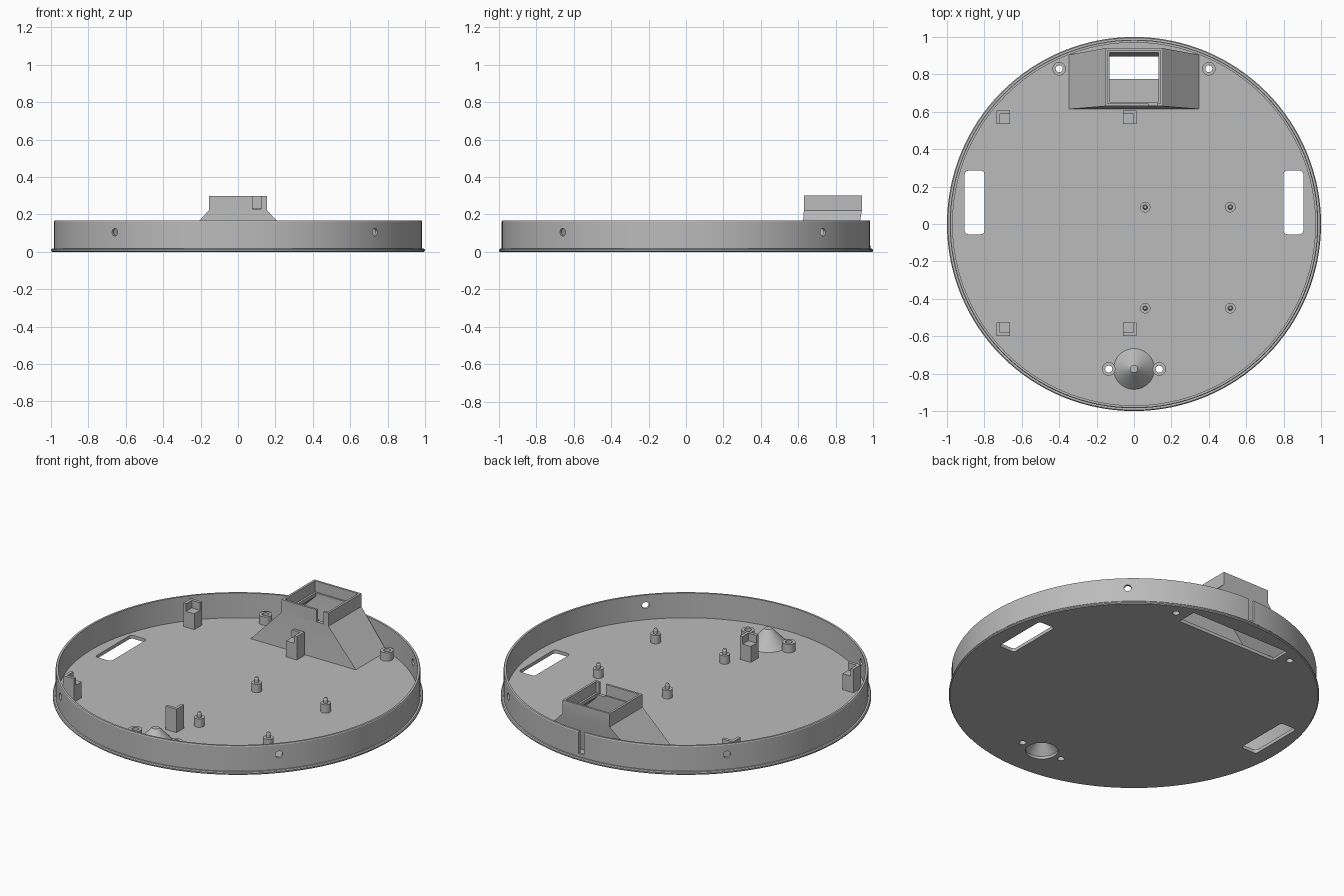
import bpy, bmesh, math
from mathutils import Matrix, Vector

if "Cube" in bpy.data.objects:
    bpy.data.objects.remove(bpy.data.objects["Cube"], do_unlink=True)

grey = bpy.data.materials.new("plain_grey")
grey.use_nodes = True
GREY = (0.5, 0.5, 0.5, 1)
grey.diffuse_color = GREY
grey.node_tree.nodes["Principled BSDF"].inputs["Base Color"].default_value = GREY


def finish(name, bm, loc=(0, 0, 0)):
    bmesh.ops.remove_doubles(bm, verts=bm.verts, dist=1e-5)
    bmesh.ops.recalc_face_normals(bm, faces=bm.faces)
    mesh = bpy.data.meshes.new(name)
    bm.to_mesh(mesh)
    bm.free()
    mesh.materials.append(grey)
    obj = bpy.data.objects.new(name, mesh)
    obj.location = loc
    bpy.context.collection.objects.link(obj)
    return obj


def lathe(name, profile, loc=(0, 0, 0), steps=32):
    """Spin a closed (radius, height) outline around z."""
    bm = bmesh.new()
    rings = []
    for i in range(steps):
        a = math.tau * i / steps
        rings.append([bm.verts.new((r * math.cos(a), r * math.sin(a), z)) for r, z in profile])
    n = len(profile)
    for i in range(steps):
        p, q = rings[i], rings[(i + 1) % steps]
        for j in range(n):
            k = (j + 1) % n
            if profile[j][0] == 0 and profile[k][0] == 0:
                continue
            if profile[j][0] == 0:
                bm.faces.new((p[j], q[k], p[k]))
            elif profile[k][0] == 0:
                bm.faces.new((p[j], q[j], p[k]))
            else:
                bm.faces.new((p[j], q[j], q[k], p[k]))
    return finish(name, bm, loc)


def stack(name, levels):
    """Loft rectangles given as (z, half width, front y, back y)."""
    bm = bmesh.new()
    rings = [[bm.verts.new(c) for c in ((-w, f, z), (w, f, z), (w, b, z), (-w, b, z))]
             for z, w, f, b in levels]
    for p, q in zip(rings, rings[1:]):
        for j in range(4):
            k = (j + 1) % 4
            bm.faces.new((p[j], p[k], q[k], q[j]))
    bm.faces.new(rings[0])
    bm.faces.new(rings[-1])
    return finish(name, bm)


def box(name, lo, hi, bevel=0):
    lo, hi = Vector(lo), Vector(hi)
    bm = bmesh.new()
    bmesh.ops.create_cube(bm, size=1)
    bmesh.ops.scale(bm, vec=hi - lo, verts=bm.verts)
    bmesh.ops.translate(bm, vec=(lo + hi) / 2, verts=bm.verts)
    if bevel:
        upright = [e for e in bm.edges if abs(e.verts[0].co.z - e.verts[1].co.z) > 1e-4]
        bmesh.ops.bevel(bm, geom=upright, offset=bevel, segments=4, affect='EDGES', profile=0.5)
    return finish(name, bm)


def rod(name, radius, length, matrix):
    bm = bmesh.new()
    bmesh.ops.create_cone(bm, cap_ends=True, segments=24, radius1=radius, radius2=radius,
                          depth=length, matrix=matrix)
    return finish(name, bm)


def cut(target, cutters):
    for c in cutters:
        mod = target.modifiers.new("cut", 'BOOLEAN')
        mod.operation, mod.solver, mod.object = 'DIFFERENCE', 'EXACT', c
        bpy.context.view_layer.objects.active = target
        bpy.ops.object.modifier_apply(modifier=mod.name)
        bpy.data.objects.remove(c, do_unlink=True)


def smooth(obj):
    bpy.ops.object.select_all(action='DESELECT')
    obj.select_set(True)
    bpy.context.view_layer.objects.active = obj
    bpy.ops.object.shade_smooth_by_angle(angle=math.radians(30))


FLOOR = 0.02
EMBED = 0.015
bosses = [(-0.4, 0.83), (0.4, 0.83), (-0.135, -0.775), (0.135, -0.775)]
cone_y = -0.775
parts = []

# Round tray: flange, floor and wall in one outline
tray = lathe("tray", [(0, 0), (0.995, 0), (1, 0.005), (1, 0.012), (0.995, 0.017), (0.985, 0.017),
                      (0.985, 0.162), (0.982, 0.167), (0.97, 0.167), (0.97, FLOOR), (0, FLOOR)],
             steps=128)
cutters = []
# Wheel openings
for s in (-1, 1):
    a, b = sorted((s * 0.8, s * 0.905))
    cutters.append(box("wheel_cutter", (a, -0.055, -0.1), (b, 0.285, 0.1), 0.018))
# Screw holes in the floor
for x, y in bosses:
    cutters.append(rod("screw_cutter", 0.019, 0.2, Matrix.Translation((x, y, 0))))
# Side holes through the wall
for i in range(4):
    turn = Matrix.Rotation(math.radians(48 + 90 * i), 4, 'Z')
    cutters.append(rod("side_cutter", 0.02, 0.1, turn @ Matrix.Translation((0.98, 0, 0.105))
                       @ Matrix.Rotation(math.pi / 2, 4, 'Y')))
# Rear wall notch, sensor slot and caster recess
cutters.append(box("notch_cutter", (-0.018, 0.95, 0.035), (0.018, 1.02, 0.2)))
cutters.append(box("slot_cutter", (-0.33, 0.775, -0.1), (0.33, 0.895, 0.1)))
cutters.append(rod("recess_cutter", 0.088, 0.2, Matrix.Translation((0, cone_y, 0))))
cut(tray, cutters)
parts.append(tray)

# Hollow cone over the caster recess
parts.append(lathe("caster_cone", [(0.088, EMBED), (0.109, EMBED), (0.109, FLOOR), (0.02, 0.115),
                                   (0, 0.115), (0, 0.1), (0.012, 0.1)], (0, cone_y, 0), 48))

# Screw bosses
for x, y in bosses:
    parts.append(lathe("screw_boss", [(0.019, EMBED), (0.036, EMBED), (0.036, 0.07), (0.019, 0.07)],
                       (x, y, 0)))

# Board pegs with rounded pins
for x in (0.06, 0.515):
    for y in (-0.45, 0.09):
        parts.append(lathe("board_peg", [(0, EMBED), (0.028, EMBED), (0.028, 0.07), (0.013, 0.07),
                                         (0.013, 0.092), (0.008, 0.1), (0, 0.102)], (x, y, 0)))

# Corner posts, each with a shelf facing the middle of the four
for x, sx in ((-0.698, -1), (-0.022, 1)):
    for y, sy in ((-0.563, -1), (0.57, 1)):
        h = 0.036
        post = box("corner_post", (x - h, y - h, EMBED), (x + h, y + h, 0.16))
        mx, my = x - sx * 0.018, y - sy * 0.018
        cut(post, [box("shelf_cutter", (mx - h, my - h, 0.115), (mx + h, my + h, 0.2))])
        parts.append(post)

# Flared hollow sensor housing with a square collar
housing = stack("sensor_housing", [(EMBED, 0.352, 0.614, 0.904), (0.222, 0.155, 0.63, 0.94),
                                   (0.3, 0.155, 0.63, 0.94)])
cut(housing, [
    stack("cavity_cutter", [(0.0, 0.345, 0.635, 0.893), (0.215, 0.13, 0.652, 0.918),
                            (0.235, 0.13, 0.652, 0.918), (0.235, 0.142, 0.643, 0.928),
                            (0.35, 0.142, 0.643, 0.928)]),
    box("collar_cutter", (0.078, 0.6, 0.228), (0.122, 0.66, 0.35))])
parts.append(housing)

for part in parts:
    smooth(part)
